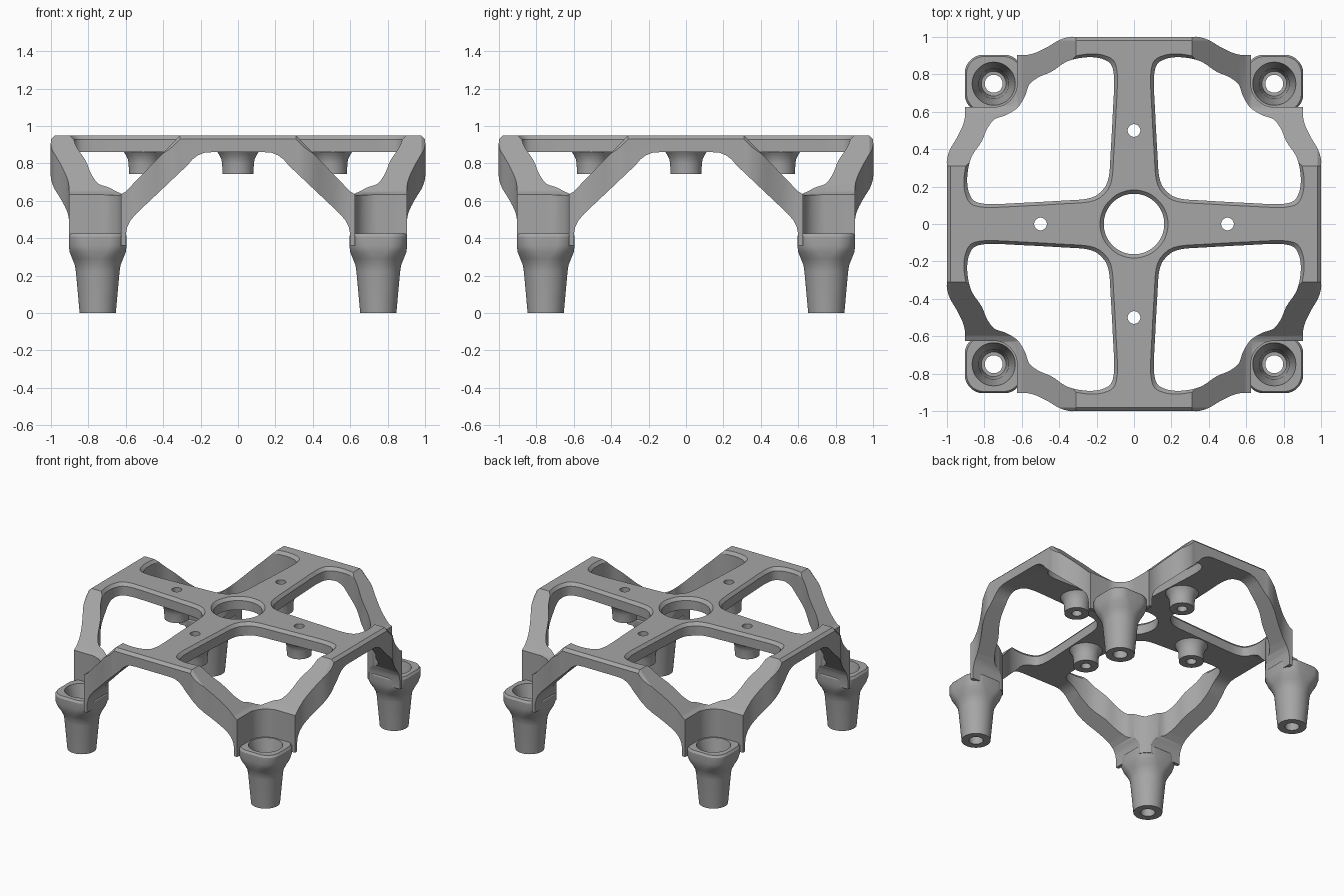
import bpy, bmesh
from math import sin, cos, pi
from mathutils import Matrix, Vector

if "Cube" in bpy.data.objects:
    bpy.data.objects.remove(bpy.data.objects["Cube"])

metal = bpy.data.materials.new("cast_grey")
metal.use_nodes = True
metal.diffuse_color = (0.38, 0.38, 0.38, 1)
metal.node_tree.nodes["Principled BSDF"].inputs["Base Color"].default_value = (0.38, 0.38, 0.38, 1)


def loft(name, rings, turn=0):
    """Closed solid through rings of equal point count, turned in quarter steps about z."""
    bm = bmesh.new()
    rows = [[bm.verts.new(p) for p in ring] for ring in rings]
    n = len(rows[0])
    for a, b in zip(rows, rows[1:]):
        for i in range(n):
            j = (i + 1) % n
            bm.faces.new((a[i], a[j], b[j], b[i]))
    bm.faces.new(rows[0][::-1])
    bm.faces.new(rows[-1])
    bmesh.ops.recalc_face_normals(bm, faces=bm.faces)
    bm.transform(Matrix.Rotation(turn * pi / 2, 4, 'Z'))
    mesh = bpy.data.meshes.new(name)
    bm.to_mesh(mesh)
    bm.free()
    mesh.materials.append(metal)
    ob = bpy.data.objects.new(name, mesh)
    bpy.context.collection.objects.link(ob)
    return ob


def combine(target, tool, operation):
    """Apply a boolean and throw the tool away."""
    bpy.context.view_layer.objects.active = target
    mod = target.modifiers.new("combine", 'BOOLEAN')
    mod.operation = operation
    mod.solver = 'EXACT'
    mod.object = tool
    bpy.ops.object.modifier_apply(modifier=mod.name)
    bpy.data.objects.remove(tool)


def smooth(points, closed):
    """Rounded path through the points."""
    pts = [Vector(p) for p in points]
    n = len(pts)
    pick = (lambda i: pts[i % n]) if closed else (lambda i: pts[max(0, min(n - 1, i))])
    out = []
    for i in range(n if closed else n - 1):
        a, b, c, d = (pick(i + k) for k in (-1, 0, 1, 2))
        for s in range(4):
            t = s / 4
            out.append(b + (c - a) * t / 2 + (2 * a - 5 * b + 4 * c - d) * t * t / 2
                       + (3 * b - a - 3 * c + d) * t ** 3 / 2)
    if not closed:
        out.append(pts[-1])
    return [(p.x, p.y) for p in out]


def rounded(x, y, half, radius, z):
    """Ring of a rounded square; a circle when half equals radius."""
    ring = []
    for q in range(4):
        sx, sy = ((1, 1), (-1, 1), (-1, -1), (1, -1))[q]
        for i in range(10):
            a = (q + (i + 0.5) / 10) * pi / 2
            ring.append((x + sx * (half - radius) + radius * cos(a),
                         y + sy * (half - radius) + radius * sin(a), z))
    return ring


def turned(name, x, y, profile, turn=0):
    return loft(name, [rounded(x, y, r, r, z) for r, z in profile], turn)


def mirrored(half):
    return half + [(-x, z) for x, z in reversed(half)]


# Plan outline: bowed edges with a rounded notch behind each foot
edge = smooth([(1, .31), (1, .345), (.983, .40), (.945, .465), (.914, .53),
               (.903, .58), (.903, .625)], False)
edge += [(.75 + .125 * cos(a), .75 + .125 * sin(a))
         for a in (1.5 * pi - i * pi / 24 for i in range(7))]
quarter = edge + [(y, x) for x, y in reversed(edge[:-1])]
outline = []
for turn in range(4):
    outline += quarter
    quarter = [(-y, x) for x, y in quarter]
frame = loft("support_frame", [[(x, y, z) for x, y in outline] for z in (.36, 1.2)])

# Upper surface: flat cross with bands sloping to the corners, chamfered ends
slope = mirrored([(.7, .2), (.7, .63), (.63, .632), (.60, .65), (.31, .95)])
upper = []
for turn in range(2):
    rings = []
    for y, drop in ((-1.02, .04), (-.98, 0), (.98, 0), (1.02, .04)):
        rings.append([(x, y, z - drop if z > .3 else z) for x, z in slope])
    upper.append(loft("upper_shape", rings, turn))
combine(upper[0], upper[1], 'UNION')
combine(frame, upper[0], 'INTERSECT')

# Arched openings below, front to back and side to side
arch = mirrored([(.6, -.1), (.6, .42), (.592, .46), (.575, .495), (.545, .53),
                 (.27, .79), (.245, .82), (.215, .843), (.18, .857), (.14, .86)])
for turn in range(2):
    combine(frame, loft("arch_cutter", [[(x, y, z) for x, z in arch] for y in (-1.2, 1.2)], turn),
            'DIFFERENCE')

# Four scalloped windows between the arms, chamfered at the top
half = [(.175, .175), (.21, .148), (.27, .132), (.38, .125), (.5, .118), (.62, .112),
        (.72, .107), (.80, .108), (.86, .128), (.888, .19), (.89, .27), (.868, .36),
        (.815, .44), (.785, .51), (.745, .56), (.685, .582), (.622, .622)]
window = smooth(half + [(y, x) for x, y in reversed(half[1:-1])], True)
for turn in range(4):
    rings = [[(.5 + (x - .5) * s, .5 + (y - .5) * s, z) for x, y in window]
             for z, s in ((.1, 1), (.928, 1), (.95, 1.045), (.972, 1.09))]
    combine(frame, loft("window_cutter", rings, turn), 'DIFFERENCE')

# Central bore with a chamfered rim
combine(frame, turned("bore_cutter", 0, 0, [(.162, .7), (.162, .928), (.182, .95), (.202, .972)]),
        'DIFFERENCE')

parts = [frame]
for turn in range(4):
    # Screw boss under each arm, drilled through
    boss = turned("screw_boss_%d" % (turn + 1), .5, 0,
                  [(.083, .742), (.085, .80), (.09, .825), (.102, .848), (.112, .862), (.112, .88)], turn)
    for part in (boss, frame):
        combine(part, turned("drill_cutter", .5, 0, [(.034, .6), (.034, 1.1)], turn), 'DIFFERENCE')
    # Tapered foot flaring into a square pad
    foot = loft("corner_foot_%d" % (turn + 1),
                [rounded(.75, .75, h, r, z) for h, r, z in
                 ((.097, .097, 0), (.117, .117, .22), (.122, .12, .255), (.136, .125, .29),
                  (.15, .115, .325), (.155, .1, .36), (.155, .1, .41), (.145, .09, .425))], turn)
    combine(foot, turned("foot_cutter", .75, .75,
                         [(.048, -.1), (.048, .12), (.066, .121), (.08, .33), (.115, .42), (.12, .5)], turn),
            'DIFFERENCE')
    parts += [boss, foot]

# Smooth curves, crisp edges
bpy.ops.object.select_all(action='DESELECT')
for part in parts:
    part.select_set(True)
bpy.context.view_layer.objects.active = frame
bpy.ops.object.shade_smooth_by_angle(angle=pi / 6)
